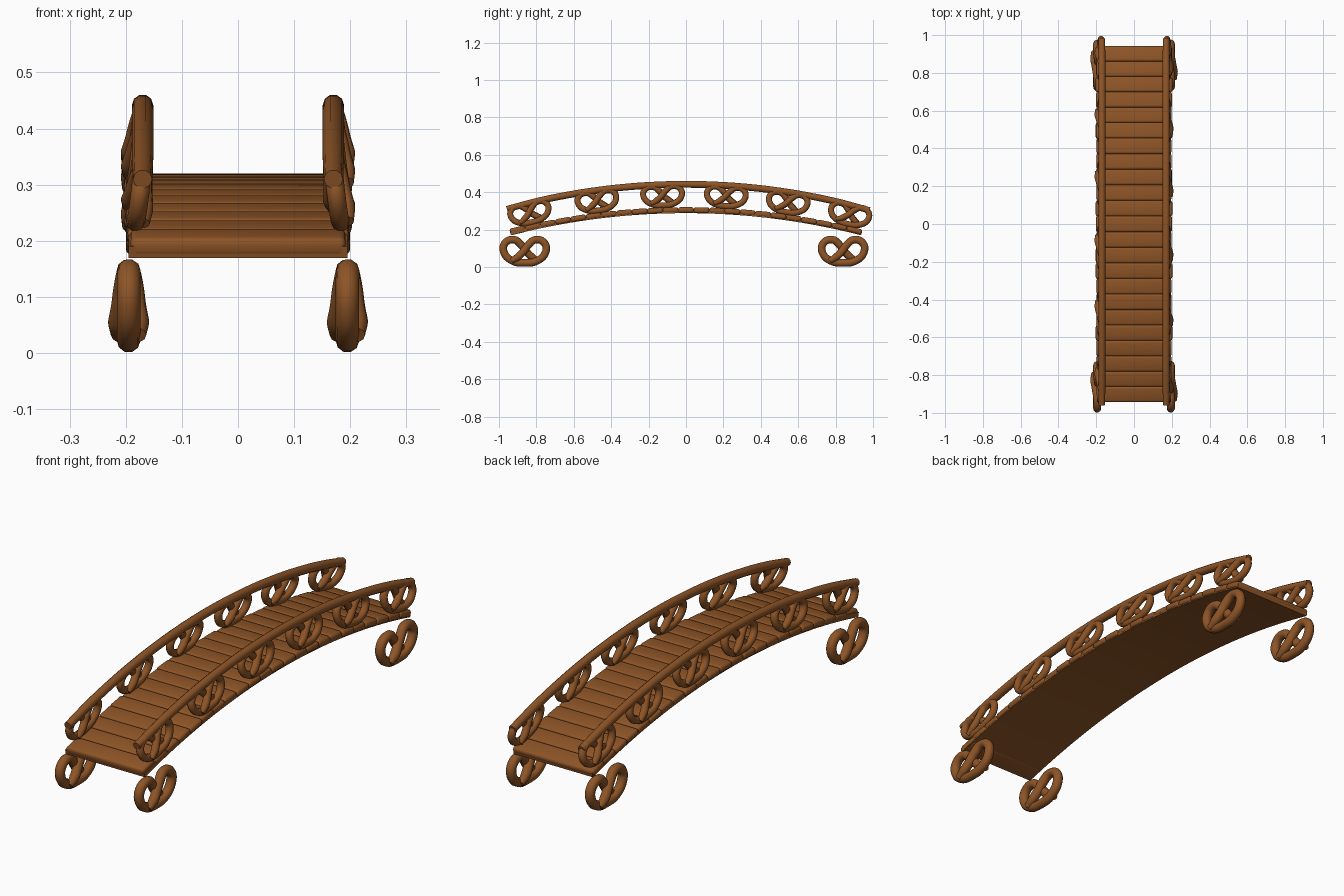
import bpy, bmesh, math, random
from mathutils import Vector, Matrix

random.seed(4)
cube = bpy.data.objects.get("Cube")
if cube:
    bpy.data.objects.remove(cube)

brown = bpy.data.materials.new("baked brown")
brown.use_nodes = True
colour = (0.27, 0.09, 0.02, 1)
brown.diffuse_color = colour
brown.node_tree.nodes["Principled BSDF"].inputs["Base Color"].default_value = colour

DECK_R, DECK_TOP = 3.78, 0.305
RAIL_R, RAIL_TOP = 3.54, 0.442


def arc(radius, top, angle):
    """Point (y, z) on the bridge curve."""
    return radius * math.sin(angle), top - radius * (1 - math.cos(angle))


def add_mesh(name, mesh, matrix=Matrix()):
    obj = bpy.data.objects.new(name, mesh)
    bpy.context.collection.objects.link(obj)
    obj.matrix_world = matrix
    if not mesh.materials:
        mesh.materials.append(brown)
    for poly in mesh.polygons:
        poly.use_smooth = True
    return obj


def tube(name, points, radius, taper_ends=1.0):
    """Round rope through the points, returned as a mesh."""
    curve = bpy.data.curves.new(name, "CURVE")
    curve.dimensions = "3D"
    curve.bevel_depth = radius
    curve.bevel_resolution = 3
    curve.resolution_u = 5
    curve.use_fill_caps = True
    spline = curve.splines.new("BEZIER")
    spline.bezier_points.add(len(points) - 1)
    for bp, co in zip(spline.bezier_points, points):
        bp.co = co
        bp.handle_left_type = bp.handle_right_type = "AUTO"
    for i in (0, -1):
        spline.bezier_points[i].radius = taper_ends
    obj = bpy.data.objects.new(name, curve)
    bpy.context.collection.objects.link(obj)
    bpy.context.view_layer.update()
    mesh = bpy.data.meshes.new_from_object(
        obj.evaluated_get(bpy.context.evaluated_depsgraph_get()))
    mesh.name = name
    bpy.data.objects.remove(obj)
    mesh.materials.clear()
    mesh.materials.append(brown)
    return mesh


def pretzel(name, half_width, half_height, radius):
    """Twisted knot in the yz plane: belly below, two lobes, crossing arms."""
    half = [(0, 0.55, -0.52), (0, 0.95, -0.08), (0, 0.92, 0.42), (0, 0.5, 0.62),
            (0.3, 0.15, 0.32), (0.5, -0.06, 0.0), (0.75, -0.3, -0.28),
            (0.8, -0.62, -0.52)]
    arm = [Vector((w * radius, u * half_width, v * half_height)) for w, u, v in half]
    other = [Vector((-p.x, -p.y, p.z)) for p in arm]
    belly = Vector((0, 0, -0.62 * half_height))
    return tube(name, arm[::-1] + [belly] + other, radius, 0.7)


# Curved underside of the deck
bm = bmesh.new()
rings = []
for i in range(41):
    a = math.radians(-14.4 + 28.8 * i / 40)
    ring = []
    for x, lift in ((-0.195, -0.017), (0.195, -0.017), (0.195, 0.004), (-0.195, 0.004)):
        y, z = arc(DECK_R + lift, DECK_TOP + lift, a)
        ring.append(bm.verts.new((x, y, z)))
    rings.append(ring)
for a, b in zip(rings, rings[1:]):
    for k in range(4):
        bm.faces.new((a[k], a[(k + 1) % 4], b[(k + 1) % 4], b[k]))
bm.faces.new(rings[0])
bm.faces.new(rings[-1])
bmesh.ops.recalc_face_normals(bm, faces=bm.faces)
mesh = bpy.data.meshes.new("deck_base")
bm.to_mesh(mesh)
bm.free()
base = add_mesh("deck_base", mesh)
for poly in mesh.polygons:
    poly.use_smooth = False

# Rounded planks across the deck
PLANKS = 23
step = math.radians(28.8) / PLANKS
for i in range(PLANKS):
    a = (i + 0.5 - PLANKS / 2) * step
    first = i == 0
    width = 0.385 if first else 0.4 + random.uniform(-0.006, 0.008)
    thick = 0.036 if first else 0.03
    bm = bmesh.new()
    bmesh.ops.create_cube(bm, size=1)
    bmesh.ops.scale(bm, vec=(width, DECK_R * step * 1.02, thick), verts=bm.verts)
    bmesh.ops.bevel(bm, geom=bm.edges[:], offset=0.012, segments=3,
                    profile=0.5, affect="EDGES")
    mesh = bpy.data.meshes.new("plank")
    bm.to_mesh(mesh)
    bm.free()
    y, z = arc(DECK_R, DECK_TOP, a)
    tilt = -a + random.uniform(-0.02, 0.02)
    add_mesh(f"plank_{i + 1}", mesh,
             Matrix.Translation((0, y, z)) @ Matrix.Rotation(tilt, 4, "X"))

# Handrails, baluster knots and feet on both sides
rail_points = []
for i in range(13):
    y, z = arc(RAIL_R, RAIL_TOP, math.radians(-15.7 + 31.8 * i / 12))
    rail_points.append((0, y, z))
rail_mesh = tube("handrail", rail_points, 0.019, 0.9)
knot_mesh = pretzel("baluster_knot", 0.105, 0.082, 0.0165)
foot_mesh = pretzel("foot_knot", 0.116, 0.1, 0.021)

for side, s in (("left", 1), ("right", -1)):
    add_mesh(f"{side}_handrail", rail_mesh, Matrix.Translation((0.17 * s, 0, 0)))
    for n, y in enumerate((-0.835, -0.475, -0.125, 0.215, 0.545, 0.875)):
        a = math.asin(y / DECK_R)
        z = arc(DECK_R, DECK_TOP, a)[1] + 0.077
        place = (Matrix.Translation((0.177 * s, y, z))
                 @ Matrix.Rotation(-a, 4, "X") @ Matrix.Rotation(-0.12 * s, 4, "Y"))
        add_mesh(f"{side}_baluster_knot_{n + 1}", knot_mesh, place)
    for end, y in (("front", -0.862), ("back", 0.84)):
        add_mesh(f"{side}_{end}_foot_knot", foot_mesh,
                 Matrix.Translation((0.195 * s, y, 0.084)))
